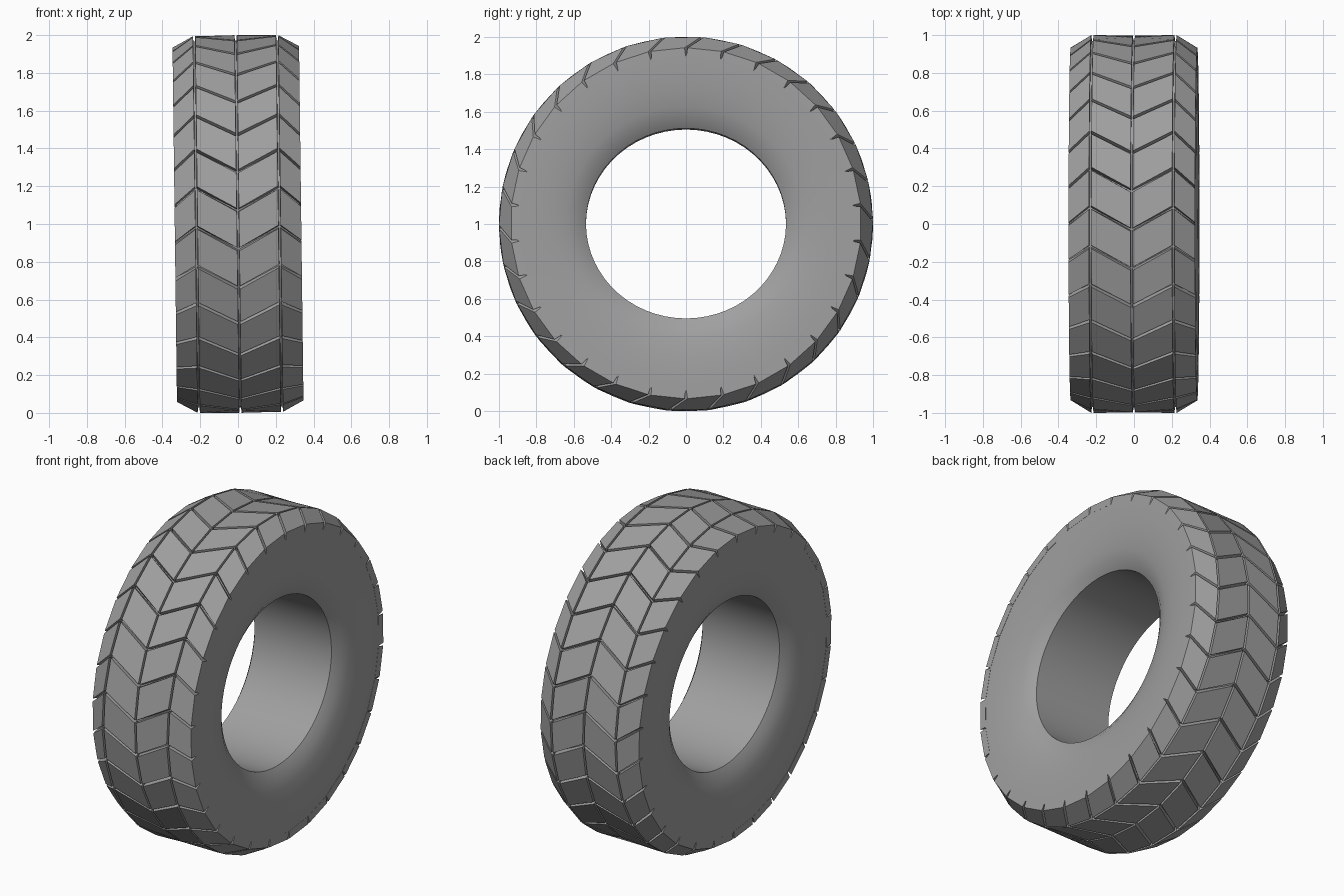
import bpy, bmesh, math
from mathutils import Matrix

cube = bpy.data.objects.get("Cube")
if cube:
    bpy.data.objects.remove(cube, do_unlink=True)

rubber = bpy.data.materials.new("grey_rubber")
rubber.use_nodes = True
GREY = (0.35, 0.35, 0.35, 1)
rubber.diffuse_color = GREY
rubber.node_tree.nodes["Principled BSDF"].inputs["Base Color"].default_value = GREY

PITCHES = 30
STEP = math.tau / PITCHES
# The wheel leans very slightly towards -x
LEAN = Matrix.Translation((0, 0, 1)) @ Matrix.Rotation(-0.0125, 4, "Y")


def polar(x, r, angle, squash=1.0):
    """Point on the wheel; the angle runs from the top towards the front."""
    return (x, -r * math.sin(angle), r * squash * math.cos(angle))


def finish(name, bm):
    bmesh.ops.recalc_face_normals(bm, faces=bm.faces)
    mesh = bpy.data.meshes.new(name)
    bm.to_mesh(mesh)
    bm.free()
    mesh.transform(LEAN)
    mesh.materials.append(rubber)
    obj = bpy.data.objects.new(name, mesh)
    bpy.context.collection.objects.link(obj)
    return obj


# Carcass: a closed lathe profile with groove floor, dished walls and bore
half = [(0, 0.972), (0.225, 0.97), (0.333, 0.90), (0.333, 0.82), (0.326, 0.72),
        (0.312, 0.64), (0.293, 0.58), (0.262, 0.535)]
profile = half + [(-x, r) for x, r in reversed(half[1:])]
bm = bmesh.new()
SEGMENTS = 60
rings = []
for i in range(SEGMENTS):
    a = math.tau * i / SEGMENTS
    ring = []
    for x, r in profile:
        # The bore is a little flattened vertically
        squash = 1 - 0.05 * max(0, (0.75 - r) / 0.215)
        ring.append(bm.verts.new(polar(x, r, a, squash)))
    rings.append(ring)
count = len(profile)
for i, ring in enumerate(rings):
    following = rings[(i + 1) % SEGMENTS]
    for j in range(count):
        k = (j + 1) % count
        bm.faces.new((ring[j], ring[k], following[k], following[j]))
carcass = finish("carcass", bm)
bpy.context.view_layer.objects.active = carcass
carcass.select_set(True)
bpy.ops.object.shade_smooth_by_angle(angle=math.radians(32))
carcass.select_set(False)


# Tread blocks: tapered flat-topped prisms laid out as a chevron
def tread_row(name, inner, outer, side):
    """inner and outer are (x, top radius, angle offset, gap beside the edge)."""
    bm = bmesh.new()
    direction = 1 if outer[0] > inner[0] else -1
    for n in range(PITCHES):
        layers = []
        for depth, slack in ((0, 0.009), (0.045, 0.002)):
            corners = []
            for edge, turn in ((inner, 1), (outer, -1)):
                x, r, offset, gap = edge
                gap *= 1 if depth == 0 else 0.5
                x = side * (x + turn * direction * gap)
                for start, sign in ((n, 1), (n + 1, -1)):
                    angle = start * STEP + math.radians(offset) + sign * slack
                    corners.append(bm.verts.new(polar(x, r - depth, angle)))
            a, b, c, d = corners
            layers.append((a, b, d, c))
        top, base = layers
        bm.faces.new(top)
        bm.faces.new(base[::-1])
        for i in range(4):
            j = (i + 1) % 4
            bm.faces.new((top[i], base[i], base[j], top[j]))
    return finish(name, bm)


centre = (0, 1.0, 1.7, 0.006)
rib = (0.22, 1.0, -5, 0.006)
shoulder = (0.335, 0.938, 0, 0)
for label, side in (("left", 1), ("right", -1)):
    tread_row(label + "_centre_blocks", centre, rib, side)
    tread_row(label + "_shoulder_blocks", rib, shoulder, side)
